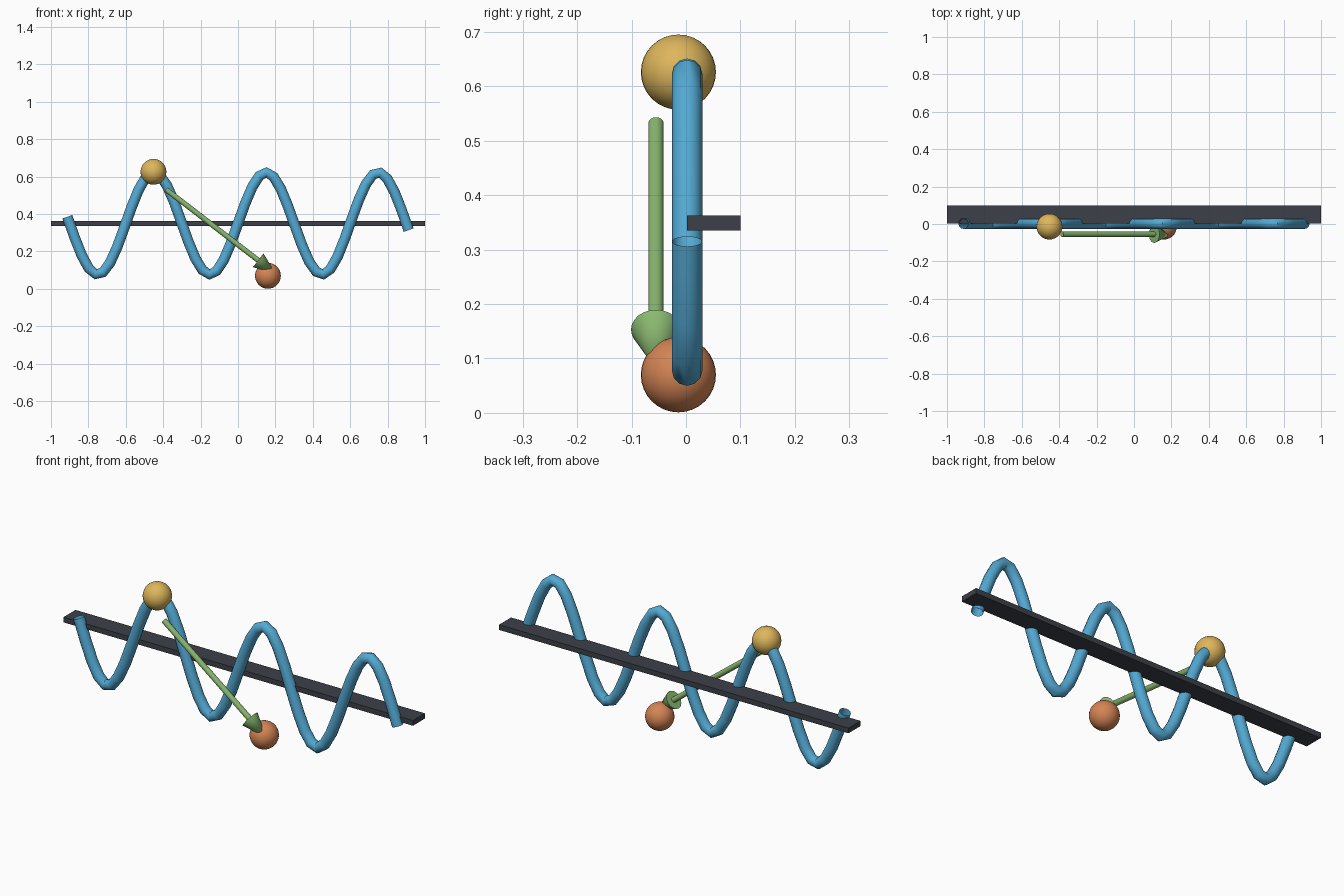
import bpy, math
from mathutils import Vector

cube = bpy.data.objects.get("Cube")
if cube:
    bpy.data.objects.remove(cube, do_unlink=True)


def material(name, rgb):
    """Flat material from display RGB (0-255), stored as linear."""
    lin = [((c / 255 + 0.055) / 1.055) ** 2.4 for c in rgb] + [1]
    m = bpy.data.materials.new(name)
    m.use_nodes = True
    m.diffuse_color = lin
    m.node_tree.nodes["Principled BSDF"].inputs["Base Color"].default_value = lin
    return m


blue = material("sky blue", (84, 170, 212))
gold = material("gold", (222, 182, 92))
orange = material("burnt orange", (212, 132, 84))
green = material("leaf green", (138, 184, 112))
charcoal = material("charcoal", (60, 64, 72))


def finish(name, mat, smooth=True):
    ob = bpy.context.object
    ob.name = name
    ob.data.materials.clear()
    ob.data.materials.append(mat)
    if smooth:
        bpy.ops.object.shade_smooth_by_angle(angle=math.radians(40))
    return ob


def ball(name, x, z, mat):
    bpy.ops.mesh.primitive_uv_sphere_add(segments=32, ring_count=16, radius=0.069,
                                         location=(x, -0.014, z))
    finish(name, mat)


def tapered(name, a, b, r1, r2, mat):
    """Cylinder or cone running from a to b."""
    d = b - a
    bpy.ops.mesh.primitive_cone_add(vertices=24, radius1=r1, radius2=r2, depth=d.length,
                                    location=(a + b) / 2,
                                    rotation=d.to_track_quat('Z', 'Y').to_euler())
    finish(name, mat)


# Horizontal axis bar behind the wave
bpy.ops.mesh.primitive_cube_add(size=1, location=(0, 0.051, 0.349))
bpy.context.object.scale = (2, 0.098, 0.027)
finish("axis_bar", charcoal, smooth=False)

# Wave: open tube swept along a cosine path
STEPS, END, PERIOD, CREST = 48, 0.9125, 0.6, 0.15
curve = bpy.data.curves.new("wave_path", 'CURVE')
curve.dimensions = '3D'
curve.bevel_depth = 0.028
curve.bevel_resolution = 4
path = curve.splines.new('POLY')
path.points.add(STEPS)
for i, p in enumerate(path.points):
    x = END * (2 * i / STEPS - 1)
    z = 0.35 + 0.273 * math.cos(math.tau * (x - CREST) / PERIOD)
    p.co = (x, 0.002, z, 1)
wave = bpy.data.objects.new("wave_tube", curve)
bpy.context.collection.objects.link(wave)
bpy.ops.object.select_all(action='DESELECT')
wave.select_set(True)
bpy.context.view_layer.objects.active = wave
bpy.ops.object.convert(target='MESH')
finish("wave_tube", blue)

# Marker balls at the crest and beside the trough
ball("crest_ball", -0.452, 0.626, gold)
ball("trough_ball", 0.16, 0.07, orange)

# Arrow from the crest ball to the trough ball
start = Vector((-0.385, -0.055, 0.532))
neck = Vector((0.108, -0.055, 0.153))
tip = neck + (neck - start).normalized() * 0.12
tapered("arrow_shaft", start, neck, 0.014, 0.014, green)
tapered("arrow_head", neck, tip, 0.046, 0, green)
